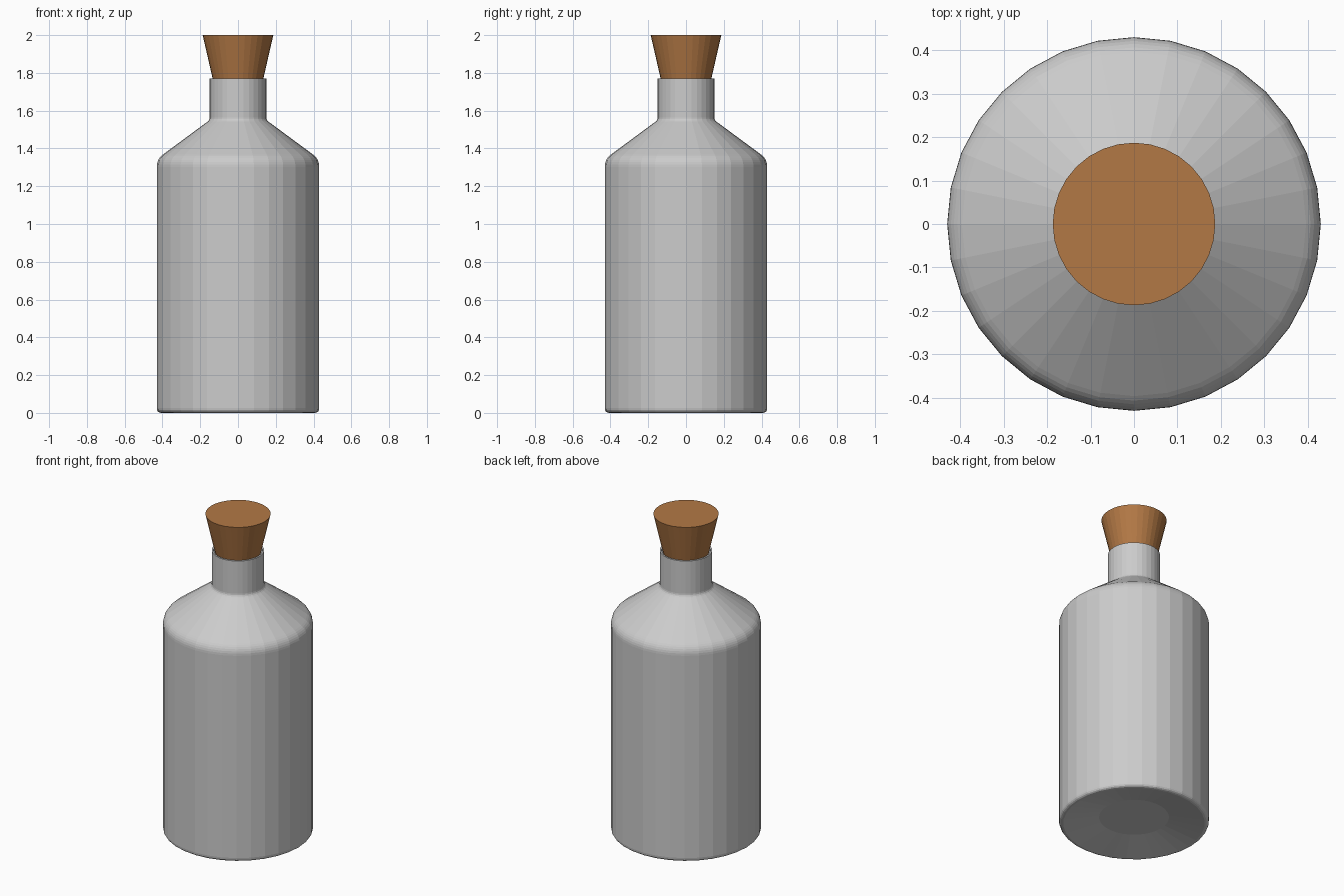
import bpy, bmesh, math
from mathutils import Vector

if "Cube" in bpy.data.objects:
    bpy.data.objects.remove(bpy.data.objects["Cube"])

SIDES = 32


def rounded(a, corner, b, length, steps=5):
    """Points of a soft corner between the directions to a and b."""
    a, c, b = Vector(a), Vector(corner), Vector(b)
    p = c + (a - c).normalized() * length
    q = c + (b - c).normalized() * length
    pts = []
    for i in range(steps + 1):
        t = i / steps
        pts.append(tuple(p * (1 - t) ** 2 + c * 2 * t * (1 - t) + q * t * t))
    return pts


def lathe(name, profile):
    """Revolve an (r, z) profile around z; points on the axis become a cap."""
    bm = bmesh.new()
    verts = [bm.verts.new((r, 0, z)) for r, z in profile]
    edges = [bm.edges.new(pair) for pair in zip(verts, verts[1:])]
    bmesh.ops.spin(bm, geom=verts + edges, cent=(0, 0, 0), axis=(0, 0, 1),
                   angle=2 * math.pi, steps=SIDES, use_duplicate=False)
    bmesh.ops.remove_doubles(bm, verts=bm.verts, dist=0.0001)
    bmesh.ops.recalc_face_normals(bm, faces=bm.faces)
    mesh = bpy.data.meshes.new(name)
    bm.to_mesh(mesh)
    bm.free()
    obj = bpy.data.objects.new(name, mesh)
    bpy.context.collection.objects.link(obj)
    return obj


# Bottle: hollow body with raised base, sloped shoulder and open neck
punt, foot = (0.20, 0.04), (0.43, 0.0)
shoulder, neck, lip = (0.43, 1.344), (0.15, 1.55), (0.15, 1.77)
inner_lip, inner_neck = (0.14, 1.77), (0.14, 1.55)
profile = [(0, 0.04), punt]
profile += rounded((0.38, 0.0), foot, shoulder, 0.025, 4)
profile += rounded(foot, shoulder, neck, 0.042, 6)
profile += rounded(shoulder, neck, lip, 0.014, 3)
profile += [lip, inner_lip, inner_neck, (0.41, 1.34), (0.41, 0.05), (0, 0.05)]
lathe("bottle", profile)

# Cork: tapered stopper pushed into the neck
cork = lathe("cork", [(0, 1.66), (0.109, 1.66), (0.187, 2.0), (0, 2.0)])
brown = bpy.data.materials.new("cork_brown")
brown.diffuse_color = (0.45, 0.19, 0.06, 1)
brown.use_nodes = True
brown.node_tree.nodes["Principled BSDF"].inputs["Base Color"].default_value = brown.diffuse_color
cork.data.materials.append(brown)
